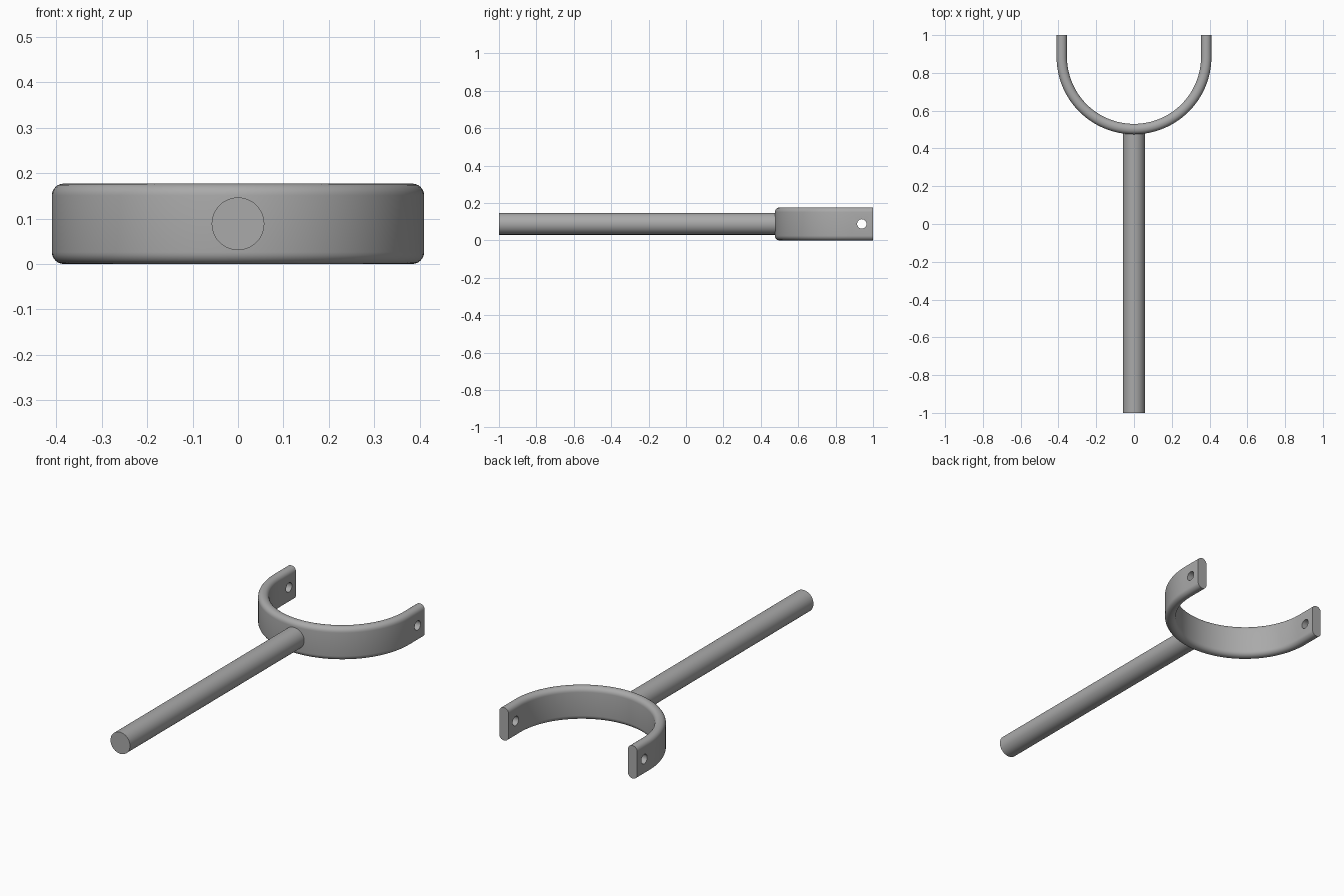
import bpy, bmesh, math
from mathutils import Matrix

cube = bpy.data.objects.get("Cube")
if cube:
    bpy.data.objects.remove(cube)

HEIGHT = 0.177
MID = HEIGHT / 2
R_OUT, R_IN = 0.41, 0.355
CENTRE_Y = 0.885
FILLET = 0.026

grey = bpy.data.materials.new("satin_grey")
grey.use_nodes = True
COLOUR = (0.4, 0.4, 0.4, 1)
grey.diffuse_color = COLOUR
grey.node_tree.nodes["Principled BSDF"].inputs["Base Color"].default_value = COLOUR


def finish(bm, name):
    bmesh.ops.recalc_face_normals(bm, faces=bm.faces)
    mesh = bpy.data.meshes.new(name)
    bm.to_mesh(mesh)
    bm.free()
    mesh.materials.append(grey)
    obj = bpy.data.objects.new(name, mesh)
    bpy.context.scene.collection.objects.link(obj)
    return obj


def smooth(obj):
    bpy.ops.object.select_all(action='DESELECT')
    obj.select_set(True)
    bpy.context.view_layer.objects.active = obj
    bpy.ops.object.shade_smooth_by_angle(angle=math.radians(35))


def cylinder(name, radius, length, matrix, sides):
    bm = bmesh.new()
    bmesh.ops.create_cone(bm, cap_ends=True, segments=sides, radius1=radius,
                          radius2=radius, depth=length, matrix=matrix)
    return finish(bm, name)


def band_section(steps=6):
    # rounded rectangle as (radius, height) pairs
    points = []
    corners = [(R_OUT - FILLET, HEIGHT - FILLET), (R_IN + FILLET, HEIGHT - FILLET),
               (R_IN + FILLET, FILLET), (R_OUT - FILLET, FILLET)]
    for quarter, (r, z) in enumerate(corners):
        for i in range(steps + 1):
            a = (quarter + i / steps) * math.pi / 2
            points.append((r + FILLET * math.cos(a), z + FILLET * math.sin(a)))
    return points


# U-shaped yoke: section swept along arm, half circle, arm
bm = bmesh.new()
ARC = 64
stations = [(math.pi, 1.0)]
stations += [(math.pi * (1 + i / ARC), CENTRE_Y) for i in range(ARC + 1)]
stations += [(2 * math.pi, 1.0)]
rings = [[bm.verts.new((r * math.cos(a), y + r * math.sin(a), z))
          for r, z in band_section()] for a, y in stations]
for first, second in zip(rings, rings[1:]):
    for i in range(len(first)):
        j = (i + 1) % len(first)
        bm.faces.new((first[i], first[j], second[j], second[i]))
bm.faces.new(rings[0])
bm.faces.new(rings[-1])
yoke = finish(bm, "yoke")

# Pin holes through both arm tips
cutter = cylinder("pin_hole_cutter", 0.025, 1.2,
                  Matrix.Translation((0, 0.94, MID)) @ Matrix.Rotation(math.pi / 2, 4, 'Y'), 32)
cutter.hide_render = True
cut = yoke.modifiers.new("pin_holes", 'BOOLEAN')
cut.operation = 'DIFFERENCE'
cut.solver = 'EXACT'
cut.object = cutter
bpy.ops.object.select_all(action='DESELECT')
yoke.select_set(True)
bpy.context.view_layer.objects.active = yoke
bpy.ops.object.modifier_apply(modifier=cut.name)
bpy.data.objects.remove(cutter)
smooth(yoke)

# Round handle, its end buried in the yoke wall
ROD_END = 0.5
rod = cylinder("handle_rod", 0.058, ROD_END + 1,
               Matrix.Translation((0, (ROD_END - 1) / 2, MID)) @ Matrix.Rotation(math.pi / 2, 4, 'X'), 48)
smooth(rod)
